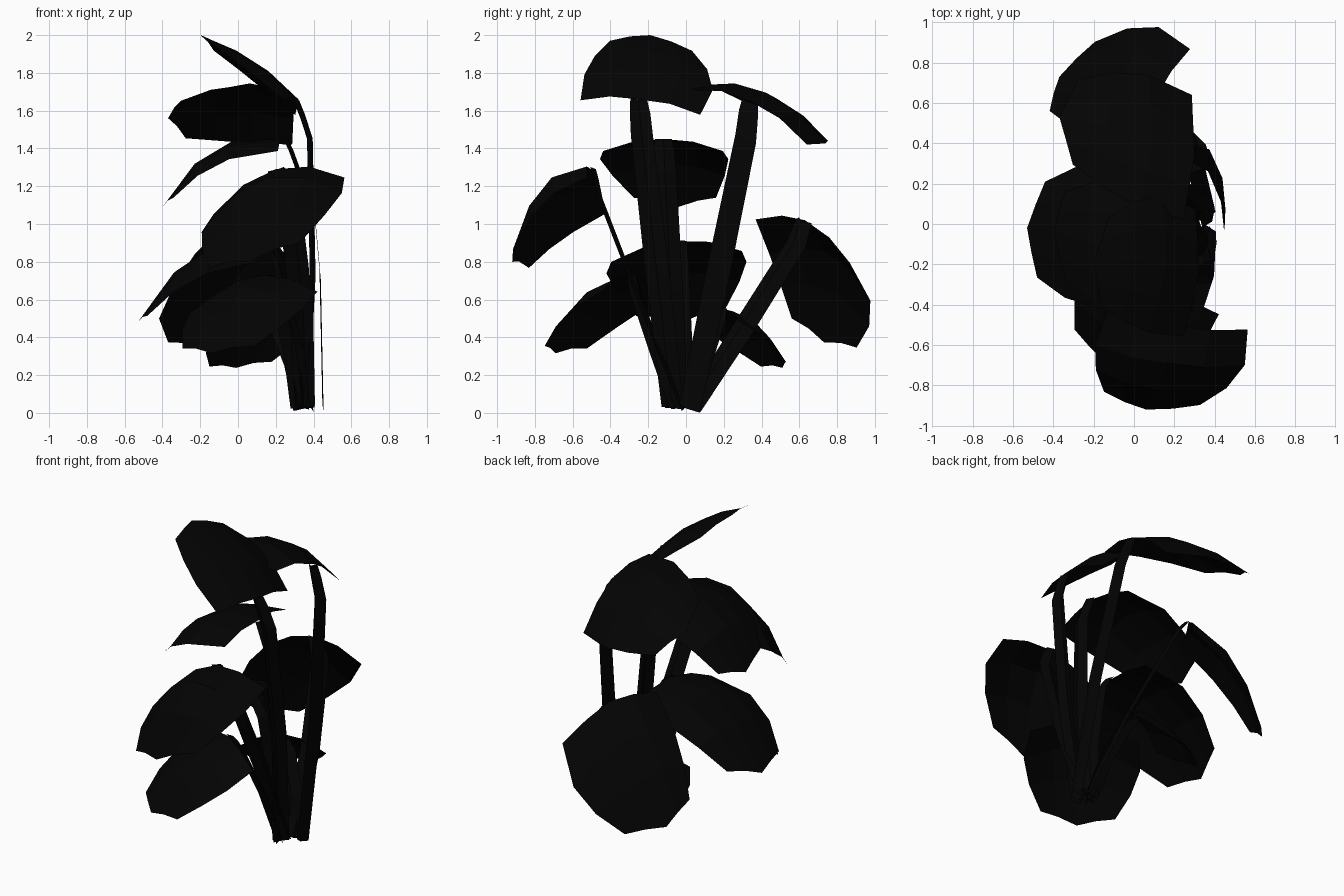
import bpy, bmesh
from mathutils import Vector as V

if "Cube" in bpy.data.objects:
    bpy.data.objects.remove(bpy.data.objects["Cube"])

black = bpy.data.materials.new("dark_leaf")
black.diffuse_color = (0.001, 0.001, 0.001, 1)
black.use_nodes = True
black.node_tree.nodes["Principled BSDF"].inputs["Base Color"].default_value = black.diffuse_color

# leaf outline rows: (edge u, half width, centre u) along the midrib
ROWS = [(0.06, 0.96, 0.0), (0.42, 1.03, 0.36), (0.68, 0.9, 0.68), (0.9, 0.66, 1.0)]

# per leaf: attach point, middle, tip, half-width vector, edge droop, stalk foot
LEAVES = {
    "top_leaf":        ((.32, -.25, 1.66), (.09, -.19, 1.86), (-.20, -.19, 2.0), (.03, .33, -.04), .08, (.37, -.07)),
    "upper_back_leaf": ((.30, .34, 1.65), (0, .45, 1.69), (-.37, .53, 1.56), (.02, .32, -.15), .11, (.45, .02)),
    "upper_side_leaf": ((.24, -.12, 1.45), (-.12, -.11, 1.40), (-.40, -.04, 1.09), (0, .33, 0), .08, (.33, -.05)),
    "front_leaf":      ((.20, -.50, 1.29), (.14, -.75, 1.19), (.06, -.92, .80), (.36, -.05, .10), .17, (.35, -.03)),
    "back_leaf":       ((.11, .63, 1.02), (-.13, .76, .77), (-.37, .73, .37), (.17, .26, -.12), .11, (.37, .03)),
    "side_leaf":       ((.15, -.05, .91), (-.22, -.05, .84), (-.53, -.02, .48), (.03, .36, .03), .10, (.31, -.02)),
    "low_front_leaf":  ((.14, -.29, .73), (0, -.49, .62), (-.14, -.69, .31), (.29, -.17, .01), .11, (.33, -.06)),
    "low_back_leaf":   ((.14, .20, .55), (.07, .35, .47), (-.01, .51, .23), (.25, .10, .02), .10, (.35, .04)),
}


def quad(a, m, b, t):
    # curve passing through m at t = 0.5
    c = 2 * m - (a + b) / 2
    return (1 - t) ** 2 * a + 2 * t * (1 - t) * c + t * t * b


def strip_mesh(name, rows):
    bm = bmesh.new()
    grid = [[bm.verts.new(p) for p in row] for row in rows]
    for r, s in zip(grid, grid[1:]):
        for i in range(len(r) - 1):
            bm.faces.new((r[i], r[i + 1], s[i + 1], s[i]))
    me = bpy.data.meshes.new(name)
    bm.to_mesh(me)
    bm.free()
    me.materials.append(black)
    ob = bpy.data.objects.new(name, me)
    bpy.context.collection.objects.link(ob)


for name, (a, m, b, s, droop, foot) in LEAVES.items():
    a, m, b, s = V(a), V(m), V(b), V(s)
    # leaf blade, arched along and across the midrib
    n = s.cross(b - a).normalized()
    n = n if n.z > 0 else -n
    sag = (n + V((0, 0, 1))).normalized() * droop
    rows = []
    for ue, w, uc in ROWS:
        edge, mid = quad(a, m, b, ue), quad(a, m, b, uc)
        row = []
        for k in (-1, -0.5, 0, 0.5, 1):
            p = mid.lerp(edge, abs(k)) + s * (w * k)
            row.append(p - sag * (w * k) ** 2)
        rows.append(row)
    strip_mesh(name, rows)

    # flat folded stalk rising from the shared base and bending into the leaf
    f = V((foot[0], foot[1], 0.01))
    c = V((a.x + .07, a.y * .93, a.z * .88))
    path = [f, f.lerp(c, .5) + V((.025, 0, 0)), c, c.lerp(a, .6) + V((0, 0, .01)), a]
    side = s.normalized()
    fold = V((-n.x, -n.y, 0)).normalized() * 0.025
    widths = (.06, .065, .06, .055, .045)
    strip_mesh(name.replace("leaf", "stalk"),
               [[p - side * w, p + fold, p + side * w] for p, w in zip(path, widths)])

# rest the stalks on the ground
objs = bpy.context.collection.objects
low = min(v.co.z for o in objs for v in o.data.vertices)
for o in objs:
    for v in o.data.vertices:
        v.co.z -= low * max(0, 1 - v.co.z / 0.5)
